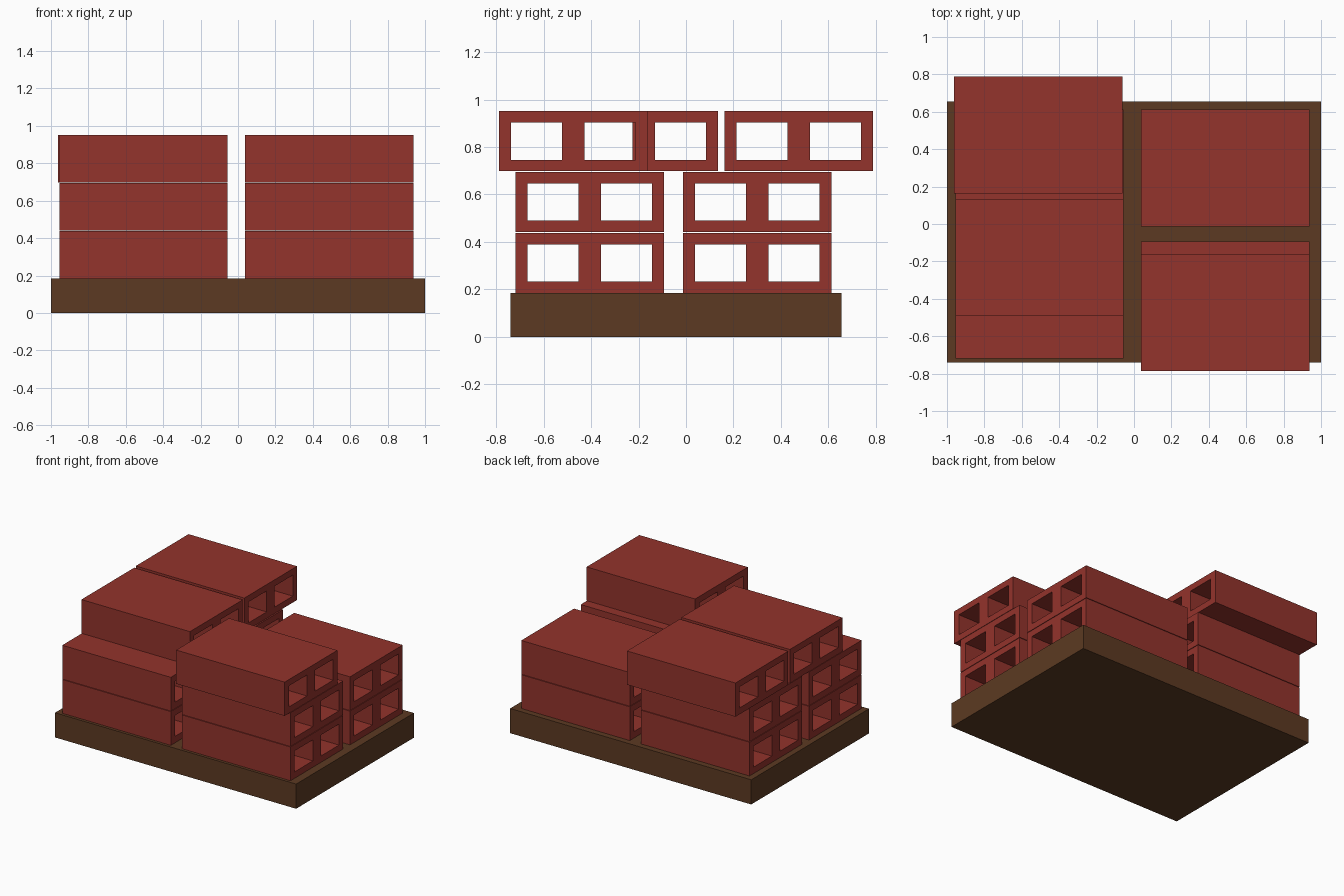
import bpy, bmesh

if "Cube" in bpy.data.objects:
    bpy.data.objects.remove(bpy.data.objects["Cube"])


def material(name, rgb):
    m = bpy.data.materials.new(name)
    m.diffuse_color = (*rgb, 1)
    m.use_nodes = True
    m.node_tree.nodes["Principled BSDF"].inputs["Base Color"].default_value = m.diffuse_color
    return m


brick_red = material("brick red", (0.292, 0.033, 0.025))
dark_wood = material("dark wood", (0.107, 0.042, 0.016))

L, W, H = 0.90, 0.625, 0.253                      # block length, width, height
YS = [0, 0.05, 0.265, 0.36, 0.575, W]             # wall lines of the end profile
ZS = [0, 0.048, 0.205, H]


def block(name, x, y, z):
    """Hollow block with two cores running along x; x, y, z is its low corner."""
    bm = bmesh.new()
    v = [[bm.verts.new((0, a, b)) for b in ZS] for a in YS]
    for i in range(5):
        for j in range(3):
            if j == 1 and i in (1, 3):            # open cores
                continue
            bm.faces.new((v[i][j], v[i + 1][j], v[i + 1][j + 1], v[i][j + 1]))
    me = bpy.data.meshes.new(name)
    bm.to_mesh(me)
    bm.free()
    me.materials.append(brick_red)
    ob = bpy.data.objects.new(name, me)
    bpy.context.collection.objects.link(ob)
    ob.location = (x + L / 2, y, z)
    s = ob.modifiers.new("length", 'SOLIDIFY')
    s.thickness = L
    s.offset = 0


# Solid pallet base
bpy.ops.mesh.primitive_cube_add(size=1, location=(0, -0.042, 0.0925))
base = bpy.context.object
base.name = "pallet"
base.scale = (2, 1.395, 0.185)
base.data.materials.append(dark_wood)

# Four stacks, two blocks high
Z1, Z2, Z3 = 0.185, 0.442, 0.698
for side, x in (("left", -0.955), ("right", 0.038)):
    for place, y in (("front", -0.718), ("back", -0.013)):
        for level, z in (("lower", Z1), ("middle", Z2)):
            block(f"{side}_{place}_{level}_block", x, y, z)

# Shifted top blocks
block("right_top_block", 0.038, -0.787, Z3)
block("left_front_top_block", -0.955, -0.491, Z3)
block("left_back_top_block", -0.962, 0.163, Z3)
